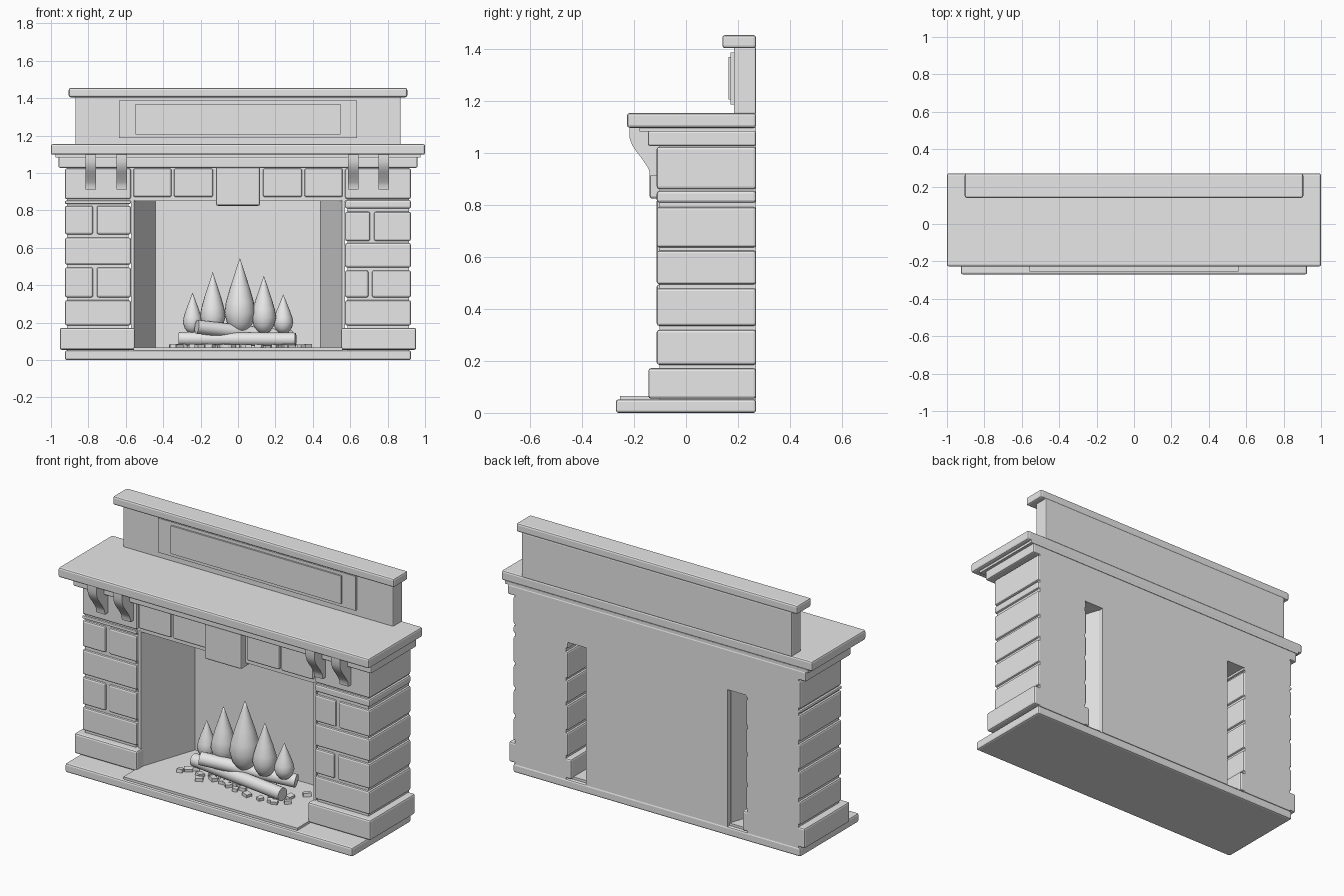
import bpy, bmesh, math, random
from mathutils import Vector

if "Cube" in bpy.data.objects:
    bpy.data.objects.remove(bpy.data.objects["Cube"], do_unlink=True)

stone = bpy.data.materials.new("plain_grey")
stone.use_nodes = True
stone.diffuse_color = (0.8, 0.8, 0.8, 1)
stone.node_tree.nodes["Principled BSDF"].inputs["Base Color"].default_value = (0.8, 0.8, 0.8, 1)

BACK = 0.27    # shared rear plane
FACE = -0.113  # front of the stonework


def finish(name, bm, smooth=False):
    bmesh.ops.recalc_face_normals(bm, faces=bm.faces)
    mesh = bpy.data.meshes.new(name)
    bm.to_mesh(mesh)
    bm.free()
    mesh.materials.append(stone)
    ob = bpy.data.objects.new(name, mesh)
    bpy.context.scene.collection.objects.link(ob)
    if smooth:
        bpy.ops.object.select_all(action='DESELECT')
        bpy.context.view_layer.objects.active = ob
        ob.select_set(True)
        bpy.ops.object.shade_smooth_by_angle(angle=math.radians(40))
    return ob


def box(name, x, y, z, bevel=0.0):
    """Box from (min, max) pairs, with optional rounded edges."""
    bm = bmesh.new()
    bmesh.ops.create_cube(bm, size=1)
    for v in bm.verts:
        for i, (a, b) in enumerate((x, y, z)):
            v.co[i] = a if v.co[i] < 0 else b
    ob = finish(name, bm)
    if bevel:
        mod = ob.modifiers.new("soft_edges", 'BEVEL')
        mod.width = bevel
        mod.segments = 2
    return ob


def prism(name, points, offset, smooth=False):
    """Extrude a planar outline along an offset vector."""
    bm = bmesh.new()
    face = bm.faces.new([bm.verts.new(p) for p in points])
    new = bmesh.ops.extrude_face_region(bm, geom=[face])["geom"]
    bmesh.ops.translate(bm, vec=offset, verts=[g for g in new if isinstance(g, bmesh.types.BMVert)])
    return finish(name, bm, smooth)


def log(name, start, end, r1, r2):
    start, end = Vector(start), Vector(end)
    axis = end - start
    bm = bmesh.new()
    bmesh.ops.create_cone(bm, cap_ends=True, segments=20, radius1=r1, radius2=r2, depth=axis.length)
    ob = finish(name, bm, True)
    ob.location = (start + end) / 2
    ob.rotation_euler = axis.to_track_quat('Z', 'Y').to_euler()


def flame(name, x, y, base, top, radius):
    """Lathed teardrop."""
    profile = [(0, 0), (0.5, 0.04), (0.82, 0.14), (1, 0.28), (0.9, 0.42),
               (0.65, 0.6), (0.36, 0.78), (0.14, 0.92), (0, 1)]
    bm = bmesh.new()
    verts = [bm.verts.new((r * radius, 0, h * (top - base))) for r, h in profile]
    edges = [bm.edges.new(pair) for pair in zip(verts, verts[1:])]
    bmesh.ops.spin(bm, geom=verts + edges, cent=(0, 0, 0), axis=(0, 0, 1),
                   angle=math.tau, steps=20)
    bmesh.ops.remove_doubles(bm, verts=bm.verts, dist=0.0005)
    finish(name, bm, True).location = (x, y, base)


# Hearth
box("hearth_slab", (-0.925, 0.925), (-0.27, BACK), (0, 0.052), 0.01)
box("hearth_plate", (-0.56, 0.56), (-0.255, 0.25), (0.045, 0.066))

# Piers: solid cores with courses of stone around them
courses = {
    -1: [(0.185, 0.32, None), (0.335, 0.495, 0.765), (0.51, 0.655, None),
         (0.672, 0.825, 0.765), (0.835, 0.852, None), (0.86, 1.025, None)],
    1: [(0.185, 0.32, None), (0.335, 0.48, 0.707), (0.495, 0.625, None),
        (0.637, 0.793, 0.717), (0.81, 0.855, None), (0.862, 1.025, None)],
}
for side, rows in courses.items():
    label = "left" if side > 0 else "right"

    def span(a, b):
        return sorted((side * a, side * b))

    box(label + "_pier_core", span(0.585, 0.913), (-0.103, BACK), (0.05, 1.04))
    box(label + "_pier_base", span(0.55, 0.953), (-0.145, BACK), (0.055, 0.172), 0.01)
    for i, (low, high, split) in enumerate(rows):
        parts = [(0.573, split - 0.01), (split + 0.01, 0.925)] if split else [(0.573, 0.925)]
        for j, part in enumerate(parts):
            box(f"{label}_pier_stone_{i}_{j}", span(*part), (FACE, BACK), (low, high),
                min(0.01, (high - low) / 3))

    # Splayed firebox cheek
    prism(label + "_firebox_cheek",
          [(side * px, py, 0.055) for px, py in
           ((0.555, -0.1), (0.44, 0.24), (0.458, 0.24), (0.573, -0.1))], (0, 0, 0.8))

# Firebox back and lintel
box("firebox_back", (-0.455, 0.455), (0.235, BACK), (0.05, 0.87))
box("lintel_core", (-0.59, 0.59), (-0.098, BACK), (0.85, 1.04))
for i, (a, b) in enumerate(((0.133, 0.343), (0.355, 0.56))):
    for side in (-1, 1):
        box(f"lintel_stone_{i}_{side}", sorted((side * a, side * b)), (FACE, 0.0),
            (0.872, 1.025), 0.01)
box("keystone", (-0.118, 0.118), (-0.14, 0.0), (0.825, 1.035), 0.01)

# Mantel
box("bed_moulding", (-0.96, 0.96), (-0.147, BACK), (1.028, 1.086), 0.008)
box("mantel_fillet", (-0.975, 0.975), (-0.18, BACK), (1.084, 1.102))
box("mantel_shelf", (-1, 1), (-0.227, BACK), (1.098, 1.155), 0.01)

# Curved brackets under the shelf
bracket = [(-0.1, 1.1), (-0.218, 1.1), (-0.218, 1.06), (-0.207, 1.03), (-0.19, 1.005),
           (-0.168, 0.977), (-0.15, 0.95), (-0.142, 0.935), (-0.14, 0.912), (-0.1, 0.912)]
for i, x in enumerate((-0.815, -0.65, 0.588, 0.752)):
    prism(f"bracket_{i}", [(x, py, pz) for py, pz in bracket], (0.056, 0, 0), True)

# Overmantel with stepped panel and cap
box("overmantel", (-0.87, 0.87), (0.184, BACK), (1.15, 1.41), 0.006)
box("overmantel_panel", (-0.636, 0.636), (0.172, 0.2), (1.188, 1.388))
box("overmantel_inner_panel", (-0.548, 0.548), (0.163, 0.2), (1.207, 1.37))
box("overmantel_cap", (-0.905, 0.905), (0.14, BACK), (1.405, 1.455), 0.01)

# Logs, flames and coals
log("lower_log", (-0.315, 0.05, 0.114), (0.308, -0.03, 0.11), 0.036, 0.036)
log("upper_log", (-0.22, -0.03, 0.178), (0.285, 0.13, 0.12), 0.037, 0.037)
for i, (x, y, top, r) in enumerate(((-0.243, 0.06, 0.36, 0.052), (-0.135, 0.06, 0.47, 0.068),
                                    (0.01, 0.05, 0.545, 0.083), (0.138, 0.05, 0.45, 0.066),
                                    (0.242, 0.08, 0.35, 0.054))):
    flame(f"flame_{i}", x, y, 0.14, top, r)
random.seed(4)
for i in range(26):
    x = -0.35 + 0.72 * i / 25
    y = random.uniform(-0.08, 0.13)
    w, d = random.uniform(0.015, 0.024), random.uniform(0.012, 0.02)
    coal = box(f"coal_{i}", (-w, w), (-d, d), (0, 0.02))
    coal.location = (x, y, 0.064)
    coal.rotation_euler = (random.uniform(-0.15, 0.15), 0, random.uniform(0, 3))
